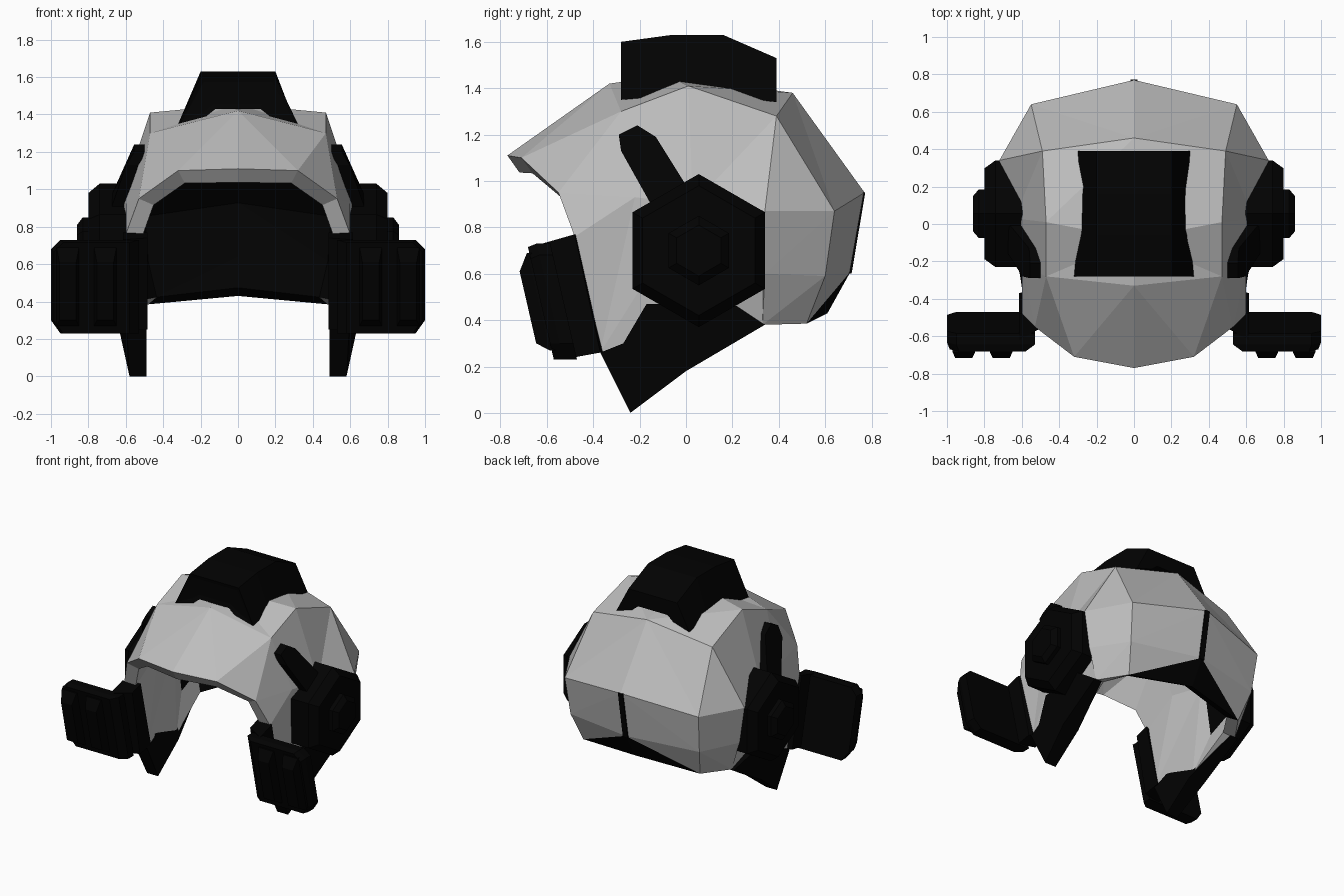
import bpy
import bmesh
import math

default = bpy.data.objects.get("Cube")
if default:
    bpy.data.objects.remove(default)


def make_material(name, value):
    mat = bpy.data.materials.new(name)
    mat.use_nodes = True
    color = (value, value, value, 1)
    mat.diffuse_color = color
    bsdf = mat.node_tree.nodes["Principled BSDF"]
    bsdf.inputs["Base Color"].default_value = color
    bsdf.inputs["Roughness"].default_value = 0.8
    return mat


grey = make_material("light grey", 0.51)
black = make_material("matte black", 0.0005)


def finish(name, bm, materials, mirrored):
    mesh = bpy.data.meshes.new(name)
    bm.to_mesh(mesh)
    bm.free()
    for mat in materials:
        mesh.materials.append(mat)
    obj = bpy.data.objects.new(name, mesh)
    bpy.context.collection.objects.link(obj)
    if mirrored:
        mirror = obj.modifiers.new("both sides", 'MIRROR')
        mirror.use_clip = True
    return obj


def loft(name, rings, mirrored=True, inset_first=None):
    """Skin a list of equal rings and close both ends."""
    bm = bmesh.new()
    loops = [[bm.verts.new(p) for p in ring] for ring in rings]
    for low, high in zip(loops, loops[1:]):
        count = len(low)
        for i in range(count):
            j = (i + 1) % count
            bm.faces.new((low[i], low[j], high[j], high[i]))
    first = bm.faces.new(loops[0])
    bm.faces.new(loops[-1])
    bmesh.ops.recalc_face_normals(bm, faces=bm.faces)
    if inset_first:
        bmesh.ops.inset_region(bm, faces=[first], thickness=inset_first, depth=-inset_first / 4)
    return finish(name, bm, [black], mirrored)


def side_ring(x, outline):
    return [(x, y, z) for y, z in outline]


# Helmet shell: rows from the crown line down to the cheek rim, each front to back
crown = [(0, -.77, 1.11), (0, -.33, 1.42), (0, -.08, 1.455), (0, .46, 1.38),
         (0, .77, .95), (0, .71, .61), (0, .61, .43)]
ridge = [(.32, -.71, 1.1), (.47, -.28, 1.3), (.47, .01, 1.41), (.49, .39, 1.28),
         (.55, .64, .87), (.53, .6, .59), (.48, .52, .385)]
temple_back, nape_side, nape_low = (.72, .34, .87), (.68, .34, .6), (.61, .33, .38)
temple = [(.53, -.55, .95), (.6, -.22, .93), (.64, .03, .9),
          temple_back, temple_back, nape_side, nape_low]
cheek = [(.6, -.48, .76), (.58, -.37, .26), (.6, 0, .2)] + [nape_low] * 4

bm = bmesh.new()
made = {}


def vert(p):
    if p not in made:
        made[p] = bm.verts.new(p)
    return made[p]


rows = [crown, ridge, temple, cheek]
for r, (upper, lower) in enumerate(zip(rows, rows[1:])):
    for i in range(len(upper) - 1):
        a, b, c, d = upper[i], upper[i + 1], lower[i + 1], lower[i]
        back = i >= 3
        triangles = [(a, b, c), (a, c, d)] if back else [(a, b, d), (b, c, d)]
        for k, tri in enumerate(triangles):
            if len(set(tri)) < 3:
                continue
            face = bm.faces.new([vert(p) for p in reversed(tri)])
            nape = r == 0 and i == 5 and k == 0
            # slot 0 has a black lining, slot 1 a grey lining, slot 2 is black throughout
            face.material_index = 2 if nape else (0 if back and r < 2 else 1)
shell = finish("helmet_shell", bm, [grey, grey, black, grey, black], True)
solid = shell.modifiers.new("thickness", 'SOLIDIFY')
solid.thickness = 0.09
solid.offset = -1
solid.material_offset = 2

# Strip down the middle of the back
strip = [(.773, .95), (.714, .6), (.66, .6), (.7, .95)]
loft("back_strip", [side_ring(x, strip) for x in (-.02, .02)], mirrored=False)

# Pointed jaw guards under the ears, wrapped over the shell and thick below it
jaw = [(.595, -.37, .26), (.61, -.27, .3), (.635, -.17, .47), (.68, .22, .46),
       (.63, .34, .38), (.62, 0, .18), (.58, -.24, 0)]
loft("jaw_guard", [[(.49 if z < .35 else x - .06, y, z) for x, y, z in jaw], jaw])


# Hexagonal ear cups with a raised hub
def hexagon(x, radius):
    return [(x, .055 + radius * math.sin(math.pi * k / 3), .7 + radius * math.cos(math.pi * k / 3))
            for k in range(6)]


loft("ear_cup", [hexagon(.56, .33), hexagon(.74, .33), hexagon(.8, .28)])
loft("ear_hub", [hexagon(.78, .15), hexagon(.83, .15), hexagon(.86, .11)])

# Slanted arms rising from the ear cups along the temples
arm = [(-.29, 1.2), (-.21, 1.24), (-.13, 1.19), (.02, .95), (-.14, .88), (-.28, 1.13)]


def arm_ring(offset):
    return [(offset + min(.13, max(0, 1.2 - z) * .6), y, z) for y, z in arm]


loft("temple_arm", [arm_ring(.49), arm_ring(.555)])


# Cheek boxes, leaning back towards the bottom, with a bevelled front
def box_outline(left, right, top):
    return [(left, .23), (right - .05, .23), (right, .3),
            (right, top - .05), (right - .05, top), (left, top)]


def leaning(points, depth):
    return [(x, depth - .57 - .23 * (z - .23), z) for x, z in points]


box = box_outline(.53, 1, .73)
loft("cheek_box", [leaning(box_outline(.58, .985, .715), 0), leaning(box, .04), leaning(box, .1)])

# Mounts that clamp the boxes onto the front edge of the cheeks
loft("cheek_box_mount", [side_ring(.485, [(-.55, .74), (-.45, .77), (-.33, .27), (-.46, .25)]),
                         side_ring(.615, [(-.62, .73), (-.48, .77), (-.37, .26), (-.48, .24)])])


def rectangle(left, right, bottom, top):
    return [(left, bottom), (right, bottom), (right, top), (left, top)]


for label, left in (("outer", .85), ("inner", .65)):
    base = rectangle(left, left + .12, .27, .69)
    top = rectangle(left + .015, left + .105, .3, .61)
    loft(label + "_box_rib", [leaning(base, .02), leaning(base, -.01), leaning(top, -.06)])


# Crown module: trapezoid sections arched over the top, with a recessed front
def section(y, top, bottom, width):
    arch = bottom + .08
    return [(-width, y, bottom), (-.2, y, top), (.2, y, top), (width, y, bottom),
            (.17, y, bottom + .04), (.12, y, arch), (-.12, y, arch), (-.17, y, bottom + .04)]


loft("crown_module", [section(-.28, 1.6, 1.35, .32), section(-.06, 1.63, 1.37, .3),
                      section(.16, 1.63, 1.37, .285), section(.39, 1.53, 1.34, .3)],
     mirrored=False, inset_first=.03)
